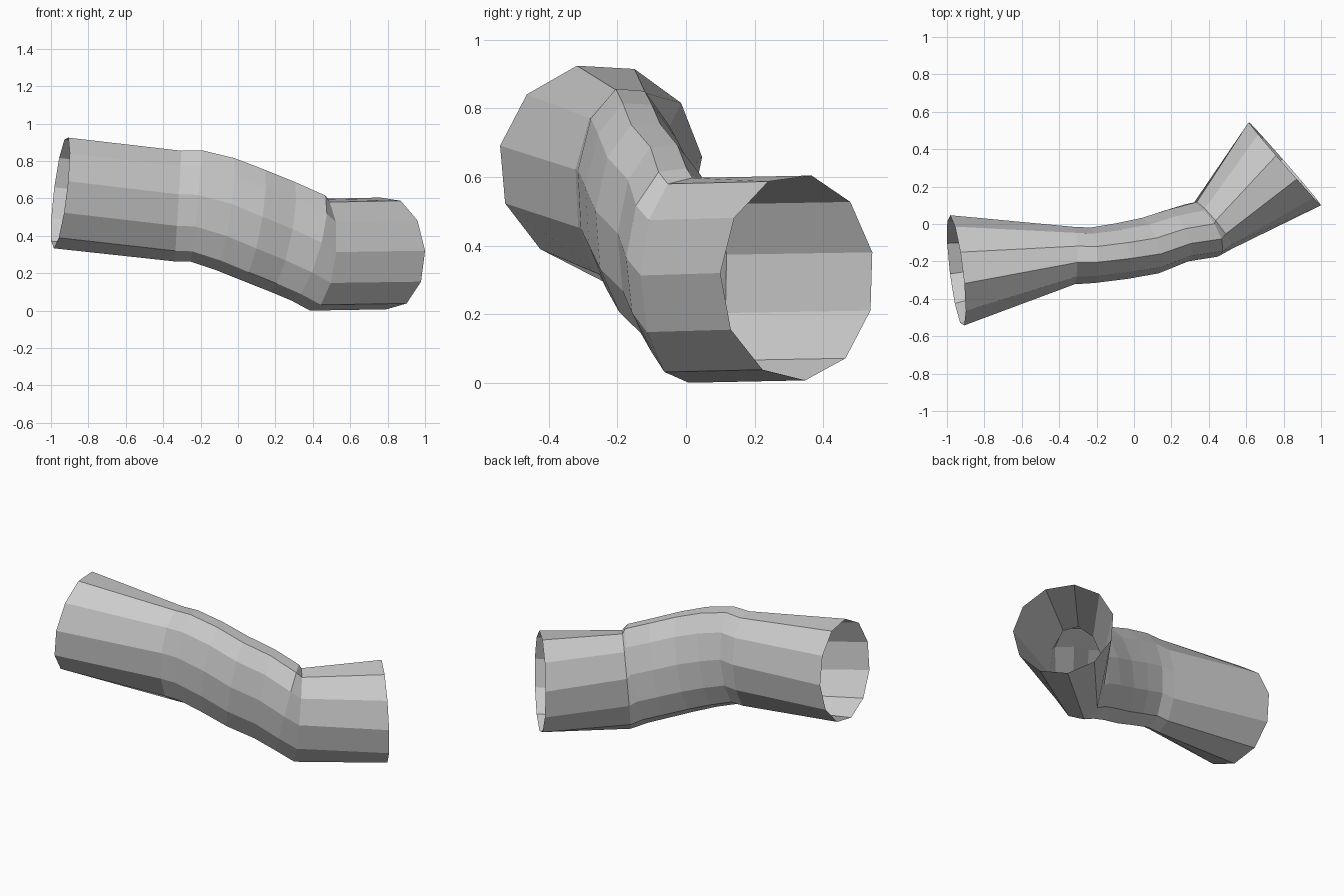
import bpy, bmesh
from math import cos, sin, radians, tau

if "Cube" in bpy.data.objects:
    bpy.data.objects.remove(bpy.data.objects["Cube"])

SIDES = 11

# Sections along the sleeve: centre xyz, half width (y), half height (z),
# lean of x with y, lean of x with z, start angle in degrees
SECTIONS = [
    (-0.95, -0.25, 0.635, 0.298, 0.300, -0.12, 0.12, 5),     # flared left opening
    (-0.32, -0.17, 0.565, 0.155, 0.300, 0.00, 0.06, 5),
    (-0.225, -0.168, 0.567, 0.150, 0.302, -0.05, 0.10, 6),
    (-0.07, -0.145, 0.523, 0.150, 0.305, -0.20, 0.15, 7),
    (0.08, -0.115, 0.465, 0.150, 0.303, -0.30, 0.18, 9),
    (0.23, -0.06, 0.405, 0.140, 0.300, -0.40, 0.20, 10),
    (0.37, -0.03, 0.345, 0.145, 0.290, -0.50, 0.27, 12),     # before the fold
    (0.425, -0.005, 0.303, 0.127, 0.302, -0.78, 0.10, 14),   # fold
    (0.805, 0.325, 0.31, 0.225, 0.302, -0.87, -0.03, 14),    # flared right opening
]


def section(bm, x, y, z, ry, rz, lean_y, lean_z, start):
    verts = []
    for i in range(SIDES):
        a = radians(start) + tau * i / SIDES
        dy, dz = ry * cos(a), rz * sin(a)
        verts.append(bm.verts.new((x + lean_y * dy + lean_z * dz, y + dy, z + dz)))
    return verts


# Open-ended bent sleeve
bm = bmesh.new()
rings = [section(bm, *s) for s in SECTIONS]
for r, s in zip(rings, rings[1:]):
    for i in range(SIDES):
        j = (i + 1) % SIDES
        bm.faces.new((r[i], r[j], s[j], s[i]))
bmesh.ops.recalc_face_normals(bm, faces=bm.faces)

# Stand on the ground
low = min(v.co.z for v in bm.verts)
bmesh.ops.translate(bm, verts=bm.verts, vec=(0, 0, -low))

mesh = bpy.data.meshes.new("bent_sleeve")
bm.to_mesh(mesh)
bm.free()
sleeve = bpy.data.objects.new("bent_sleeve", mesh)
bpy.context.collection.objects.link(sleeve)
